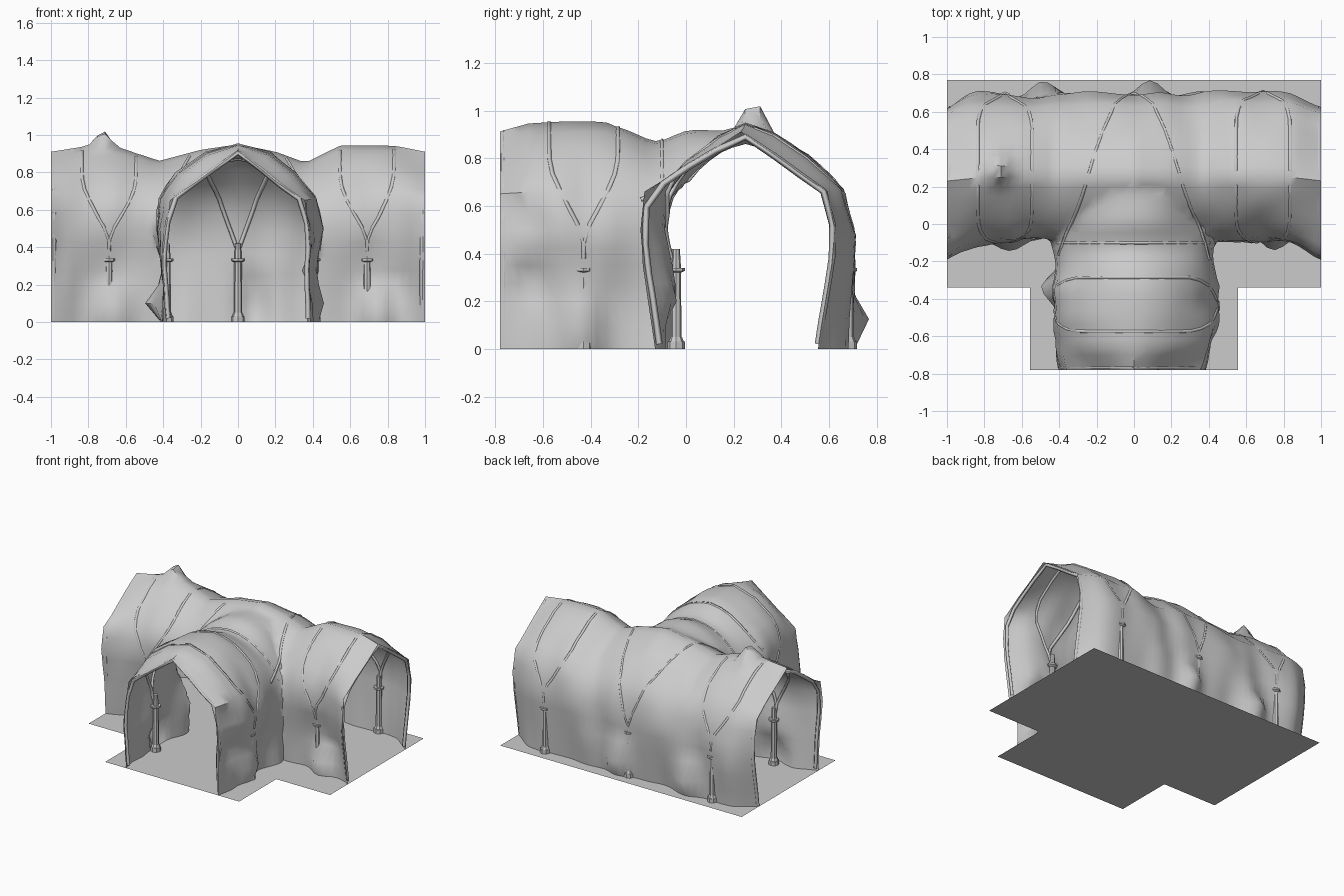
import bpy, bmesh, math
from mathutils import Vector, noise
from mathutils.bvhtree import BVHTree

if "Cube" in bpy.data.objects:
    bpy.data.objects.remove(bpy.data.objects["Cube"])


def new_object(name, bm, smooth=None):
    me = bpy.data.meshes.new(name)
    bm.to_mesh(me)
    bm.free()
    ob = bpy.data.objects.new(name, me)
    bpy.context.collection.objects.link(ob)
    if smooth:
        bpy.ops.object.select_all(action='DESELECT')
        ob.select_set(True)
        bpy.context.view_layer.objects.active = ob
        bpy.ops.object.shade_smooth_by_angle(angle=math.radians(smooth))
    return ob


def lerp(table, t):
    for (a, u), (b, v) in zip(table, table[1:]):
        if t <= b:
            return u + (v - u) * max(0, (t - a) / (b - a))
    return table[-1][1]


def refine(pts):
    out = []
    for a, b in zip(pts, pts[1:]):
        out += [Vector(a), (Vector(a) + Vector(b)) / 2]
    return out + [Vector(pts[-1])]


def loft(name, rings):
    bm = bmesh.new()
    rows = [[bm.verts.new(p) for p in r] for r in rings]
    n = len(rows[0])
    for a, b in zip(rows, rows[1:]):
        for i in range(n):
            bm.faces.new((a[i], a[(i + 1) % n], b[(i + 1) % n], b[i]))
    bm.faces.new(rows[0])
    bm.faces.new(rows[-1])
    bmesh.ops.recalc_face_normals(bm, faces=bm.faces)
    return new_object(name, bm)


# Main tunnel: mid and mouth cross-sections (y, z), blended along x
MID = refine([(-.06, -.1), (-.06, 0), (-.06, .2), (-.07, .35), (-.09, .5), (-.07, .66), (.03, .8),
              (.14, .89), (.25, .94), (.37, .9), (.51, .81), (.64, .67), (.69, .48), (.68, .25), (.67, 0), (.67, -.1)])
END = refine([(-.14, -.1), (-.14, 0), (-.17, .2), (-.19, .35), (-.195, .5), (-.17, .66), (-.03, .75),
              (.09, .82), (.23, .91), (.36, .82), (.48, .74), (.6, .66), (.62, .5), (.58, .2), (.56, 0), (.56, -.1)])
RIDGE = [(-1, 0), (-.85, 0), (-.6, -.02), (-.42, -.08), (-.2, -.02), (0, .01), (.2, -.03),
         (.36, -.09), (.55, .005), (.85, .005), (1, 0)]
MOUTH = [(-1, 1), (-.84, .15), (-.75, 0), (.75, 0), (.85, .15), (1, 1)]


def wobble(p, seed, amt):
    return amt * noise.noise(Vector((p[0] * 5 + seed, p[1] * 5, p[2] * 2)))


rings = []
for k in range(49):
    x = -1.004 + k * 2.008 / 48
    w = lerp(MOUTH, x)
    ring = []
    for a, b in zip(MID, END):
        q = a.lerp(b, w)
        z = q.y + lerp(RIDGE, x) * max(0, q.y - .45) / .5
        side = (q.x - .28) / .4
        y = q.x + side * wobble((x, q.x, q.y), 3, .045)
        ring.append((x, y, z))
    rings.append(ring)
shell = loft("tunnel_shell", rings)

# Branch tunnel: mid and mouth half-sections (x, z), mirrored
BMID = [(.41, -.2), (.4, 0), (.39, .2), (.42, .35), (.44, .5), (.4, .66), (.31, .8), (.17, .91), (0, .955)]
BEND = [(.39, -.2), (.38, 0), (.37, .2), (.38, .35), (.38, .5), (.36, .65), (.2, .75), (.1, .83), (0, .91)]
full = lambda h: refine([(-x, z) for x, z in h] + h[-2::-1])
BR = [(-.79, 0), (-.4, 0), (-.27, -.01), (-.12, -.085), (0, -.02), (.2, -.03)]
rings = []
for k in range(25):
    y = -.784 + k * .984 / 24
    w = lerp([(-.79, 1), (-.66, .2), (-.5, 0), (.2, 0)], y)
    ring = []
    for a, b in zip(full(BMID), full(BEND)):
        q = a.lerp(b, w)
        z = q.y + lerp(BR, y) * max(0, q.y - .5) / .45
        x = q.x * (1 - .1 * max(0, y + .1) / .3) + q.x / .4 * wobble((q.x, y, q.y), 8, .05)
        ring.append((x, y, z))
    rings.append(ring)
branch = loft("branch_helper", rings)

# Join both tunnels, then open the mouths and the underside
mod = shell.modifiers.new("join", 'BOOLEAN')
mod.operation = 'UNION'
mod.solver = 'EXACT'
mod.object = branch
dg = bpy.context.evaluated_depsgraph_get()
bm = bmesh.new()
bm.from_mesh(shell.evaluated_get(dg).to_mesh())
for ob in (shell, branch):
    bpy.data.objects.remove(ob)
for co, no in (((0, 0, 0), (0, 0, 1)), ((1, 0, 0), (-1, 0, 0)), ((-1, 0, 0), (1, 0, 0)), ((0, -.78, 0), (0, 1, 0))):
    bmesh.ops.bisect_plane(bm, geom=bm.verts[:] + bm.edges[:] + bm.faces[:], dist=1e-5,
                           plane_co=co, plane_no=no, clear_inner=True)
bmesh.ops.remove_doubles(bm, verts=bm.verts, dist=.004)
seam = [v for v in bm.verts if abs(v.co.x) < .6 and -.3 < v.co.y < .2 and v.co.z > .01]
for _ in range(3):
    bmesh.ops.smooth_vert(bm, verts=seam, factor=.5, use_axis_x=True, use_axis_y=True, use_axis_z=True)

# Boulder bulges, wall folds and the roof spike: centre, push, radius
BULGES = [((-.5, .68, .09), (0, .09, 0), .09), ((.09, .68, .1), (0, .09, 0), .09),
          ((-.42, -.35, .12), (-.13, 0, 0), .08), ((.4, -.43, .12), (.06, 0, 0), .12),
          ((-.67, -.06, .06), (0, -.12, 0), .11), ((.74, -.06, .06), (0, -.12, 0), .09),
          ((.83, -.08, .2), (0, .03, 0), .08), ((.36, -.66, .3), (-.07, 0, 0), .07),
          ((.36, -.66, .55), (-.07, 0, 0), .08), ((-.72, .29, .92), (0, 0, .13), .06),
          ((-.83, .68, .3), (0, .03, 0), .13), ((.3, .68, .2), (0, .03, 0), .12)]
for v in bm.verts:
    base = v.co.copy()
    for c, push, r in BULGES:
        d = (base - Vector(c)).length / r
        v.co += Vector(push) * math.exp(-d * d)
    v.co.z = max(v.co.z, 0)
    v.co.x = max(-1, min(1, v.co.x))
tree = BVHTree.FromBMesh(bm)
new_object("tunnel_shell", bm, 50)

# T-shaped floor
bm = bmesh.new()
bm.faces.new([bm.verts.new((x, y, 0)) for x, y in ((-1, -.34), (-.555, -.34), (-.555, -.78), (.555, -.78),
                                                  (.555, -.34), (1, -.34), (1, .77), (-1, .77))])
new_object("floor", bm)


def hit(origin, direction, inset=.004):
    d = Vector(direction).normalized()
    p = tree.ray_cast(Vector(origin), d)[0]
    return p - d * inset if p else None


def tube(name, pts, r=.011):
    cu = bpy.data.curves.new(name, 'CURVE')
    cu.dimensions = '3D'
    cu.bevel_depth = r
    cu.bevel_resolution = 0
    pts = [p for p in pts if p]
    s = cu.splines.new('POLY')
    s.points.add(len(pts) - 1)
    for a, p in zip(s.points, pts):
        a.co = (*p, 1)
    bpy.context.collection.objects.link(bpy.data.objects.new(name, cu))


def column(x, y):
    bm = bmesh.new()
    for z0, z1, r0, r1 in ((0, .03, .036, .036), (.03, .05, .032, .024), (.05, .32, .022, .02),
                           (.32, .327, .022, .036), (.327, .34, .036, .036), (.34, .42, .02, .015)):
        g = bmesh.ops.create_cone(bm, cap_ends=True, segments=8, radius1=r0, radius2=r1, depth=z1 - z0)
        bmesh.ops.translate(bm, verts=g['verts'], vec=(x, y, (z0 + z1) / 2))
    new_object("column", bm)


# Rib pairs spread from the columns over each vault
def spread(t):
    s = max(0, min(1, (math.sin(math.pi * t) - .1) / .75))
    return .145 * s * s * (3 - 2 * s)


steps = [i / 20 for i in range(21)]
for side in (-1, 1):
    for x0 in (-.69, .69):
        tube("vault_rib", [hit((x0 + side * spread(t), .29, .38), (0, -math.cos(math.pi * t), math.sin(math.pi * t)))
                           for t in steps])
    tube("branch_rib", [hit((0, -.43 + side * spread(t), .38), (-math.cos(math.pi * t), 0, math.sin(math.pi * t)))
                        for t in steps])
    # Diagonal ribs over the crossing
    tube("crossing_rib", [hit((side * .4 * t, .29, .38), (0, math.cos(math.pi * t * .85), math.sin(math.pi * t * .85)))
                          for t in steps])
    # Mouth trim on the main tunnel
    tube("mouth_trim", [hit((side * .985, .25, .02), (0, -math.cos(math.pi * t), math.sin(math.pi * t)), .012)
                        for t in steps], .014)
tube("branch_trim", [hit((0, -.765, .02), (-math.cos(math.pi * t), 0, math.sin(math.pi * t)), .012) for t in steps], .014)
tube("crossing_arch", [hit((0, -.1, .4), (-math.cos(math.pi * t), 0, math.sin(math.pi * t))) for t in steps[3:18]])

# Columns stand against the walls
for x in (-.69, 0, .69):
    column(x, hit((x, .29, .35), (0, 1, 0), .018).y)
for x in (-.69, .69):
    column(x, hit((x, .29, .35), (0, -1, 0), .018).y)
for s in (-1, 1):
    column(hit((0, -.43, .35), (s, 0, 0), .025).x, -.43)
